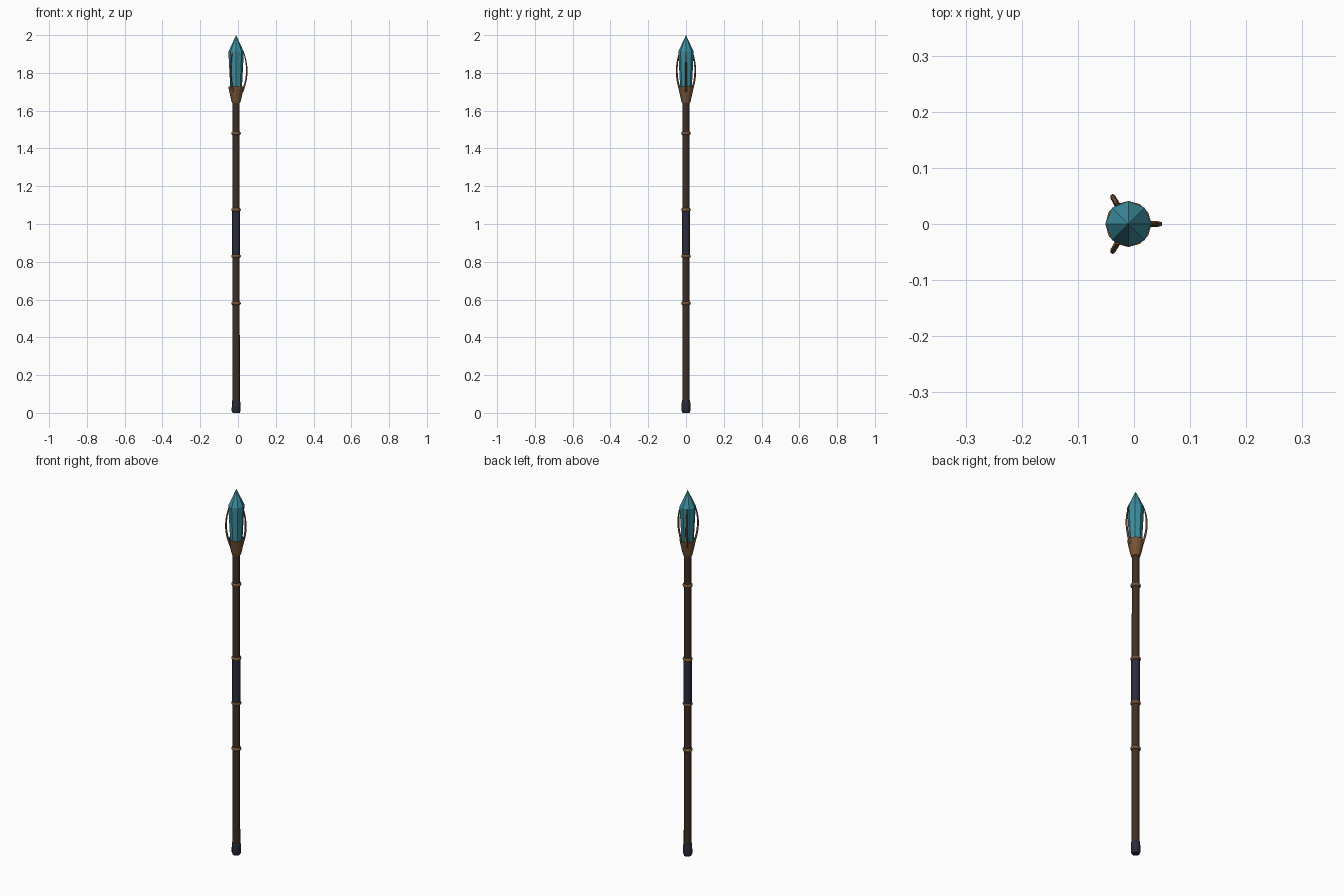
import bpy, math

if "Cube" in bpy.data.objects:
    bpy.data.objects.remove(bpy.data.objects["Cube"])

CX = -0.01  # shaft axis; the three claws shift the overall bounds

def material(name, rgb):
    m = bpy.data.materials.new(name)
    m.diffuse_color = (*rgb, 1.0)
    m.use_nodes = True
    m.node_tree.nodes["Principled BSDF"].inputs["Base Color"].default_value = m.diffuse_color
    return m

WOOD = material("dark wood", (0.050, 0.027, 0.018))
BRONZE = material("bronze", (0.190, 0.090, 0.036))
LEATHER = material("navy leather", (0.024, 0.025, 0.042))
CRYSTAL = material("teal crystal", (0.046, 0.270, 0.345))

def lathe(name, profile, sides, mat, turn=0.0, smooth=False):
    """Revolve (radius, z) points around the shaft axis; radius 0 makes a tip."""
    verts, faces, rings = [], [], []
    for r, z in profile:
        start = len(verts)
        n = 1 if r == 0 else sides
        for i in range(n):
            a = turn + 2 * math.pi * i / sides
            verts.append((CX + r * math.cos(a), r * math.sin(a), z))
        rings.append([start + i % n for i in range(sides)])
    for lo, hi in zip(rings, rings[1:]):
        for i in range(sides):
            j = (i + 1) % sides
            face = list(dict.fromkeys((lo[i], lo[j], hi[j], hi[i])))
            faces.append(face)
    if profile[0][0] > 0:
        faces.append(rings[0][::-1])
    if profile[-1][0] > 0:
        faces.append(rings[-1])
    me = bpy.data.meshes.new(name)
    me.from_pydata(verts, [], faces)
    me.materials.append(mat)
    ob = bpy.data.objects.new(name, me)
    bpy.context.collection.objects.link(ob)
    if smooth:
        bpy.ops.object.select_all(action='DESELECT')
        ob.select_set(True)
        bpy.context.view_layer.objects.active = ob
        bpy.ops.object.shade_smooth_by_angle(angle=math.radians(40))
    return ob

# Shaft, foot cap and grip
lathe("shaft", [(0.0195, 0.03), (0.0185, 1.66)], 12, WOOD, smooth=True)
lathe("foot_cap", [(0.019, 0.0), (0.0235, 0.012), (0.0225, 0.055), (0.020, 0.068)],
      12, LEATHER, smooth=True)
lathe("grip_wrap", [(0.0212, 0.83), (0.0212, 1.075)], 12, LEATHER, smooth=True)

# Bronze bands along the shaft
for k, z in enumerate((0.58, 0.83, 1.075, 1.48)):
    lathe(f"band_{k + 1}", [(0.019, z - 0.009), (0.0235, z - 0.006), (0.0255, z),
                            (0.0235, z + 0.006), (0.019, z + 0.009)], 12, BRONZE, smooth=True)

# Flared socket with a shallow cup
lathe("socket", [(0.021, 1.64), (0.026, 1.655), (0.038, 1.71), (0.041, 1.728),
                 (0.034, 1.728), (0.028, 1.70)], 12, BRONZE)

# Faceted crystal
lathe("crystal", [(0, 1.67), (0.031, 1.725), (0.041, 1.912), (0, 2.0)], 8, CRYSTAL)

# Three curved claws holding the crystal
CLAW = [(0.034, 1.70, 1.1), (0.049, 1.75, 1.0), (0.056, 1.80, 0.95),
        (0.053, 1.855, 0.8), (0.040, 1.91, 0.45)]
for k in range(3):
    a = 2 * math.pi * k / 3
    cu = bpy.data.curves.new(f"claw_{k + 1}", 'CURVE')
    cu.dimensions = '3D'
    cu.bevel_depth = 0.005
    cu.bevel_resolution = 1
    cu.resolution_u = 4
    cu.use_fill_caps = True
    sp = cu.splines.new('BEZIER')
    sp.bezier_points.add(len(CLAW) - 1)
    for p, (r, z, w) in zip(sp.bezier_points, CLAW):
        p.co = (CX + r * math.cos(a), r * math.sin(a), z)
        p.radius = w
        p.handle_left_type = p.handle_right_type = 'AUTO'
    cu.materials.append(BRONZE)
    ob = bpy.data.objects.new(f"claw_{k + 1}", cu)
    bpy.context.collection.objects.link(ob)
    bpy.ops.object.select_all(action='DESELECT')
    ob.select_set(True)
    bpy.context.view_layer.objects.active = ob
    bpy.ops.object.convert(target='MESH')
